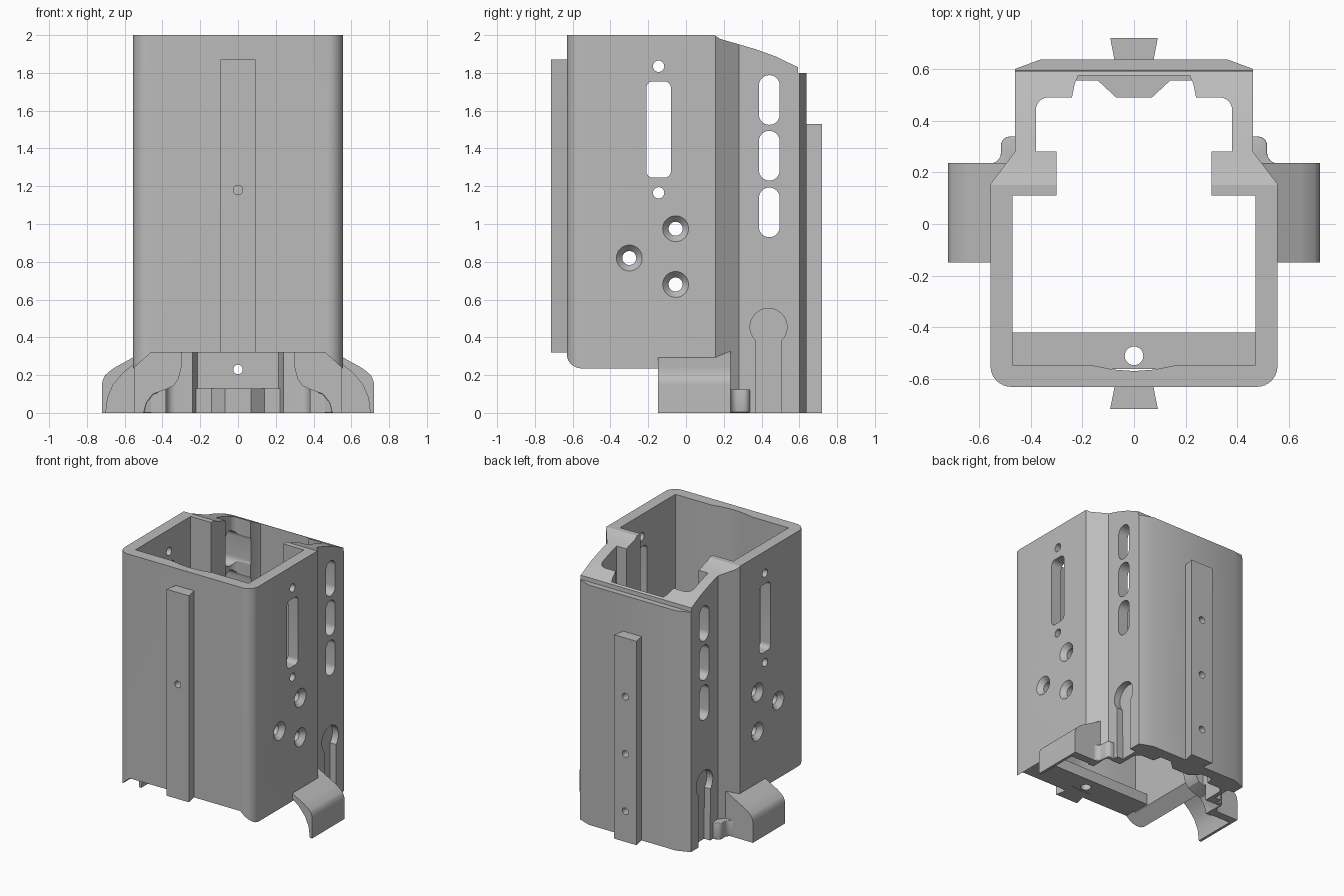
import bpy, bmesh, math
from mathutils import Vector

if "Cube" in bpy.data.objects:
    bpy.data.objects.remove(bpy.data.objects["Cube"], do_unlink=True)

GREY = (0.5, 0.5, 0.5, 1)
grey = bpy.data.materials.new("plain_grey")
grey.use_nodes = True
grey.diffuse_color = GREY
grey.node_tree.nodes["Principled BSDF"].inputs["Base Color"].default_value = GREY


def rounded(points, steps=8):
    """Turn (a, b, radius) corners into arcs; (a, b) corners stay sharp."""
    out = []
    for i, p in enumerate(points):
        c = Vector(p[:2])
        if len(p) == 2:
            out.append(c)
            continue
        ends = [c + (Vector(q[:2]) - c).normalized() * p[2]
                for q in (points[i - 1], points[(i + 1) % len(points)])]
        h0, h1 = [e.lerp(c, 0.552) for e in ends]
        for k in range(steps + 1):
            t = k / steps
            s = 1 - t
            out.append(s**3 * ends[0] + 3 * s*s*t * h0 + 3 * s*t*t * h1 + t**3 * ends[1])
    return out


def mirrored(half):
    """Close a right-hand half profile with its mirror image."""
    return half + [(-p[0], *p[1:]) for p in reversed(half)]


def prism(name, points, axis, low, high, flip=False):
    """Extrude a profile along one axis; the profile uses the other two in order."""
    place = {"x": lambda a, b, d: (d, a, b),
             "y": lambda a, b, d: (a, d, b),
             "z": lambda a, b, d: (a, b, d)}[axis]
    bm = bmesh.new()
    rings = [[bm.verts.new(place(p[0], p[1], d)) for p in rounded(points)]
             for d in (low, high)]
    if flip:
        for v in bm.verts:
            v.co.x *= -1
    n = len(rings[0])
    for ring in rings:
        bm.faces.new(ring)
    for i in range(n):
        j = (i + 1) % n
        bm.faces.new((rings[0][i], rings[0][j], rings[1][j], rings[1][i]))
    bmesh.ops.recalc_face_normals(bm, faces=bm.faces)
    mesh = bpy.data.meshes.new(name)
    bm.to_mesh(mesh)
    bm.free()
    ob = bpy.data.objects.new(name, mesh)
    mesh.materials.append(grey)
    bpy.context.collection.objects.link(ob)
    return ob


def rod(axis, centre, r1, r2, depth):
    turn = {"x": (0, math.pi / 2, 0), "y": (math.pi / 2, 0, 0), "z": (0, 0, 0)}[axis]
    bpy.ops.mesh.primitive_cone_add(vertices=32, radius1=r1, radius2=r2, depth=depth,
                                    location=centre, rotation=turn)
    return bpy.context.object


def apply(ob, mod):
    bpy.context.view_layer.objects.active = ob
    bpy.ops.object.modifier_apply(modifier=mod.name)


def cut(cutter, *targets):
    cutter.hide_render = True
    for ob in targets:
        mod = ob.modifiers.new("cut", "BOOLEAN")
        mod.operation, mod.solver, mod.object = "DIFFERENCE", "EXACT", cutter
        apply(ob, mod)
    bpy.data.objects.remove(cutter, do_unlink=True)


def box(a0, a1, b0, b1, r):
    return [(a0, b0, r), (a1, b0, r), (a1, b1, r), (a0, b1, r)]


# Housing tube
body = prism("housing", mirrored([(0.555, -0.63, 0.08), (0.555, 0.155), (0.46, 0.28),
                                  (0.46, 0.6), (0.36, 0.637)]), "z", 0, 2)
cut(prism("cavity", mirrored([(0.01, -0.568), (0.08, -0.563), (0.17, -0.545), (0.47, -0.545),
                              (0.47, 0.11), (0.3, 0.11), (0.3, 0.28), (0.38, 0.28),
                              (0.38, 0.49, 0.05), (0.24, 0.49), (0.23, 0.54),
                              (0.215, 0.575)]), "z", -1, 3), body)

# Sloping top at the rear
cut(prism("top_slope", [(0.15, 2), (0.18, 1.98), (0.26, 1.957), (0.37, 1.925), (0.48, 1.885),
                        (0.592, 1.83), (0.594, 1.8), (0.9, 1.8), (0.9, 2.2), (0.15, 2.2)],
          "x", -1, 1), body)

# Raised front edge with bevelled side walls
cut(prism("front_clearance", mirrored([(0.645, -0.1), (0.645, 0.155), (0.46, 0.32)]),
          "y", -1, 0.165), body)

# Inner shelf, rails and rear guide
shelf = prism("front_shelf", box(-0.475, 0.475, -0.56, -0.42, 0.001), "z", 0.32, 0.4)
cut(rod("z", (0, -0.51, 0.36), 0.036, 0.036, 0.4), shelf)
front_rail = prism("front_rail", mirrored([(0.092, -0.715), (0.073, -0.62)]), "z", 0.32, 1.87)
rear_rail = prism("rear_rail", mirrored([(0.073, 0.62), (0.092, 0.72)]), "z", 0, 1.53)
guide = prism("rear_guide", mirrored([(0.24, 0.6), (0.235, 0.555), (0.14, 0.555),
                                      (0.07, 0.49)]), "z", 0, 0.13)
cut(rod("y", (0, -0.6, 1.18), 0.025, 0.025, 0.5), body, front_rail)
for z in (0.23, 0.66, 1.09):
    cut(rod("y", (0, 0.65, z), 0.025, 0.025, 0.4), body, rear_rail)

# Flared wings and the small lobes behind them
wings, lobes = [], []
for side, flip in (("left", False), ("right", True)):
    wing = prism(side + "_wing", [(0.48, 0), (0.48, 0.335), (0.68, 0.225, 0.04),
                                  (0.72, 0.18, 0.03), (0.72, 0)], "y", -0.148, 0.235, flip)
    lobe = prism(side + "_lobe", [(0.42, 0.2), (0.42, 0.338), (0.515, 0.338, 0.035),
                                  (0.515, 0.235, 0.04), (0.58, 0.235), (0.58, 0.2)],
                 "z", 0, 0.125, flip)
    wings.append(wing)
    lobes.append(lobe)
cut(prism("wing_hollow", mirrored([(0.7, -0.1), (0.7, 0), (0.69, 0.08), (0.66, 0.15),
                                   (0.61, 0.21), (0.555, 0.255), (0.46, 0.325)]),
          "y", -1, 0.175), *wings)
cut(prism("rear_mouth", mirrored([(0.5, -0.1), (0.5, 0), (0.485, 0.055), (0.45, 0.1),
                                  (0.38, 0.125), (0.34, 0.145), (0.315, 0.18), (0.3, 0.24)]),
          "y", 0.1, 0.305), body, *wings, *lobes)
for ob in lobes:
    mod = ob.modifiers.new("soften", "BEVEL")
    mod.width, mod.segments, mod.angle_limit = 0.012, 3, math.radians(50)
    apply(ob, mod)

# Side windows and rear vents
cut(prism("window", box(-0.21, -0.08, 1.245, 1.755, 0.035), "x", -1, 1), body)
for z in (0.93, 1.23, 1.525):
    cut(prism("vent", box(0.386, 0.496, z, z + 0.263, 0.0548), "x", -1, 1), body)

# Screw holes, plain and countersunk
for z in (1.165, 1.835):
    cut(rod("x", (0, -0.145, z), 0.03, 0.03, 2), body)
for y, z in ((-0.055, 0.975), (-0.3, 0.82), (-0.055, 0.68)):
    cut(rod("x", (0, y, z), 0.037, 0.037, 2), body)
    cut(rod("x", (0.54, y, z), 0.037, 0.073, 0.04), body)
    cut(rod("x", (-0.54, y, z), 0.073, 0.037, 0.04), body)

# Keyhole recesses
arc = [(0.437 + 0.098 * math.cos(math.radians(a)), 0.455 + 0.098 * math.sin(math.radians(a)))
       for a in range(-45, 226, 10)]
keyhole = [(0.372, -0.1), (0.506, -0.1)] + arc
for flip in (False, True):
    cut(prism("keyhole", keyhole, "x", 0.41, 0.6, flip), body)

# Smooth the rounded surfaces
for ob in [body, shelf, front_rail, rear_rail, guide] + wings + lobes:
    bpy.ops.object.select_all(action="DESELECT")
    ob.select_set(True)
    bpy.context.view_layer.objects.active = ob
    bpy.ops.object.shade_smooth_by_angle(angle=math.radians(25))
